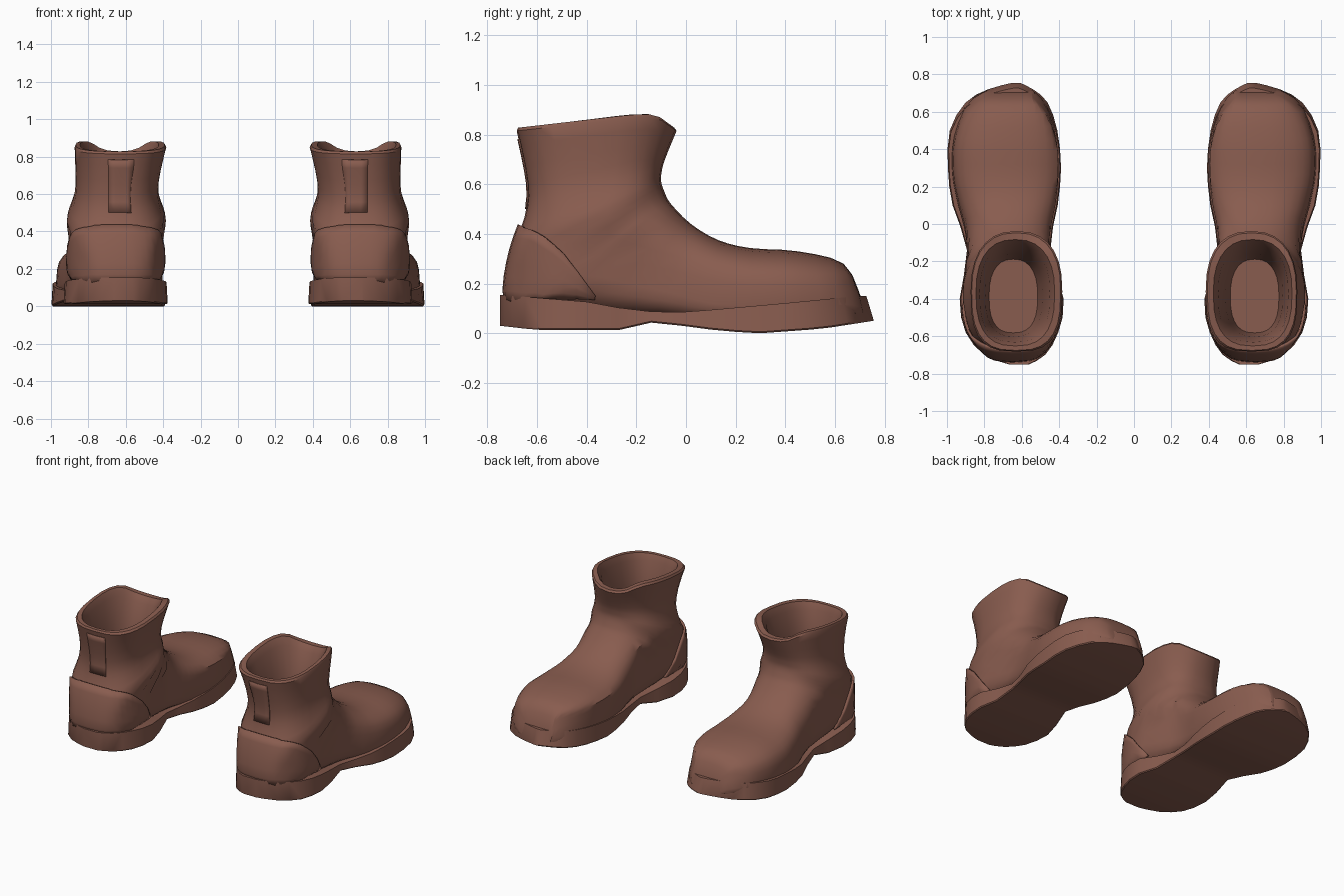
import bpy, bmesh, math

if "Cube" in bpy.data.objects:
    bpy.data.objects.remove(bpy.data.objects["Cube"])

leather = bpy.data.materials.new("brown leather")
leather.diffuse_color = (0.25, 0.108, 0.078, 1)
leather.use_nodes = True
leather.node_tree.nodes["Principled BSDF"].inputs["Base Color"].default_value = leather.diffuse_color


def interp(table, v):
    """Piecewise linear lookup in a list of (key, value)."""
    for (a, p), (b, q) in zip(table, table[1:]):
        if v <= b:
            return p + (q - p) * max(0, v - a) / (b - a)
    return table[-1][1]


def spline(rows, steps):
    """Smooth curve through rows of numbers."""
    out = []
    for i in range(len(rows) - 1):
        quad = [rows[min(max(i + k, 0), len(rows) - 1)] for k in (-1, 0, 1, 2)]
        for s in range(steps):
            t = s / steps
            out.append([b + .5 * t * (c - a + t * (2 * a - 5 * b + 4 * c - d
                        + t * (3 * (b - c) + d - a))) for a, b, c, d in zip(*quad)])
    return out + [list(rows[-1])]


def spow(v, e):
    return math.copysign(abs(v) ** e, v)


def loft(name, rows, closed=True):
    """Skin rows of points into one object, capped when closed."""
    bm = bmesh.new()
    vs = [[bm.verts.new(p) for p in row] for row in rows]
    n = len(rows[0])
    for r, s in zip(vs, vs[1:]):
        for i in range(n if closed else n - 1):
            j = (i + 1) % n
            bm.faces.new((r[i], r[j], s[j], s[i]))
    if closed:
        bm.faces.new(vs[0])
        bm.faces.new(vs[-1])
    bmesh.ops.recalc_face_normals(bm, faces=bm.faces)
    me = bpy.data.meshes.new(name)
    bm.to_mesh(me)
    bm.free()
    me.materials.append(leather)
    me.shade_smooth()
    me.set_sharp_from_angle(angle=math.radians(35))
    ob = bpy.data.objects.new(name, me)
    bpy.context.collection.objects.link(ob)
    return ob


def mirror(ob):
    ob.modifiers.new("other boot", 'MIRROR').use_mirror_merge = False


# Sole outline (y, x left, x right)
PLAN = spline([
    (-.75, .56, .67), (-.70, .475, .80), (-.58, .405, .90), (-.40, .376, .932),
    (-.14, .447, .893), (.1, .408, .97), (.3, .39, .995), (.5, .41, .985),
    (.65, .462, .90), (.72, .54, .78), (.755, .61, .65)], 2)
LEFT = [(y, l) for y, l, r in PLAN]
RIGHT = [(y, r) for y, l, r in PLAN]

# Upper: tilted rings from the toe, over the ankle and up the shaft
# (low y, low z, high y, high z, x left, x right)
RINGS = [
    (.718, .07, .705, .145, .50, .77),
    (.685, .07, .635, .28, .455, .885),
    (.48, .06, .45, .33, .41, .97),
    (.28, .05, .26, .343, .405, .98),
    (.10, .05, .13, .375, .425, .95),
    (-.12, .065, .02, .44, .44, .905),
    (-.47, .07, -.06, .52, .40, .915),
    (-.705, .10, -.085, .565, .385, .92),
    (-.705, .30, -.10, .61, .385, .915),
    (-.65, .47, -.098, .65, .415, .885),
    (-.64, .60, -.085, .70, .425, .868),
    (-.682, .815, -.038, .815, .385, .875)]
LIFT = [(0, 0), (.72, .052), (.88, .055), (1, 0)]


def ring(by, bz, ty, tz, xl, xr, lift, n=28):
    foot = min(1, max(0, (ty + .06) / .2))
    pts = []
    for k in range(n):
        a = 2 * math.pi * k / n
        e = 2 / (2.6 + 3 * foot if math.cos(a) < 0 else 2.4)
        t = .5 + .5 * spow(math.cos(a), e)
        x = (xl + xr) / 2 + (xr - xl) / 2 * spow(math.sin(a), e) - .03 * foot * t
        y = by + (ty - by) * t
        z = bz + (tz - bz) * t + lift * interp(LIFT, t)
        if z < .42:                    # keep inside the sole outline
            gap = .026 if y < -.3 else .012
            yy = y + max(0, z - .12) * .4 * min(1, max(0, (y - .35) * 4))
            x = max(interp(LEFT, yy) + gap, min(interp(RIGHT, yy) - gap, x))
        pts.append((x, y, z))
    return pts


rows = [ring(*r, min(1, max(0, (r[3] - .66) / .15))) for r in spline(RINGS, 3)]
# Rim and lining: the last ring inset and lowered
by, bz, ty, tz, xl, xr = RINGS[-1]
for d, h in ((.006, -.013), (.03, -.013), (.05, .03), (.08, .22), (.10, .44)):
    rows.append(ring(by + d, bz - h, ty - 1.5 * d, tz - h,
                     xl + 1.3 * d, xr - d, min(1, max(0, 1 - 4 * h))))
upper = loft("boot_upper", rows)
mirror(upper)

# Sole: flat sections along the foot
BOTTOM = [(-.75, .03), (-.6, .013), (-.27, .012), (-.13, .045), (.15, .008),
          (.3, 0), (.55, .018), (.755, .05)]
TOP = [(-.75, .155), (-.38, .125), (-.2, .088), (0, .085), (.72, .15)]
rows = []
for y, l, r in PLAN:
    b, t = interp(BOTTOM, y), interp(TOP, y)
    yt = y - .08 * max(0, y - .4)      # toe edge leans back
    e = .006
    rows.append([(l + e, yt, t), (r - e, yt, t), (r, y, b + e),
                 (r - e, y, b), (l + e, y, b), (l, y, b + e)])
mirror(loft("sole", rows))


def patch(name, rows, offset, thickness):
    """Thin panel wrapped onto the upper."""
    ob = loft(name, rows, closed=False)
    w = ob.modifiers.new("wrap", 'SHRINKWRAP')
    w.target = upper
    w.wrap_mode = 'ABOVE_SURFACE'
    w.offset = offset
    s = ob.modifiers.new("thickness", 'SOLIDIFY')
    s.thickness = thickness
    s.offset = 0
    mirror(ob)


# Heel counter: panel round the heel with a sloping top edge
EDGE = [(-.73, .455), (-.62, .42), (-.5, .33), (-.42, .23), (-.37, .13)]
rows = []
for k in range(25):
    a = math.pi * (k / 24 - .5)
    x = .652 + .275 * spow(math.sin(a), .8)
    y = -.37 - .36 * max(0, math.cos(a)) ** .8
    top = interp(EDGE, y)
    rows.append([(x, y, .115 + (top - .115) * j / 6) for j in range(7)])
patch("heel_counter", rows, .01, .014)

# Pull strip up the back of the shaft
rows = [[(.555 + .035 * i, -.69, .51 + .045 * j) for j in range(7)] for i in range(5)]
patch("back_strip", rows, .002, .006)
